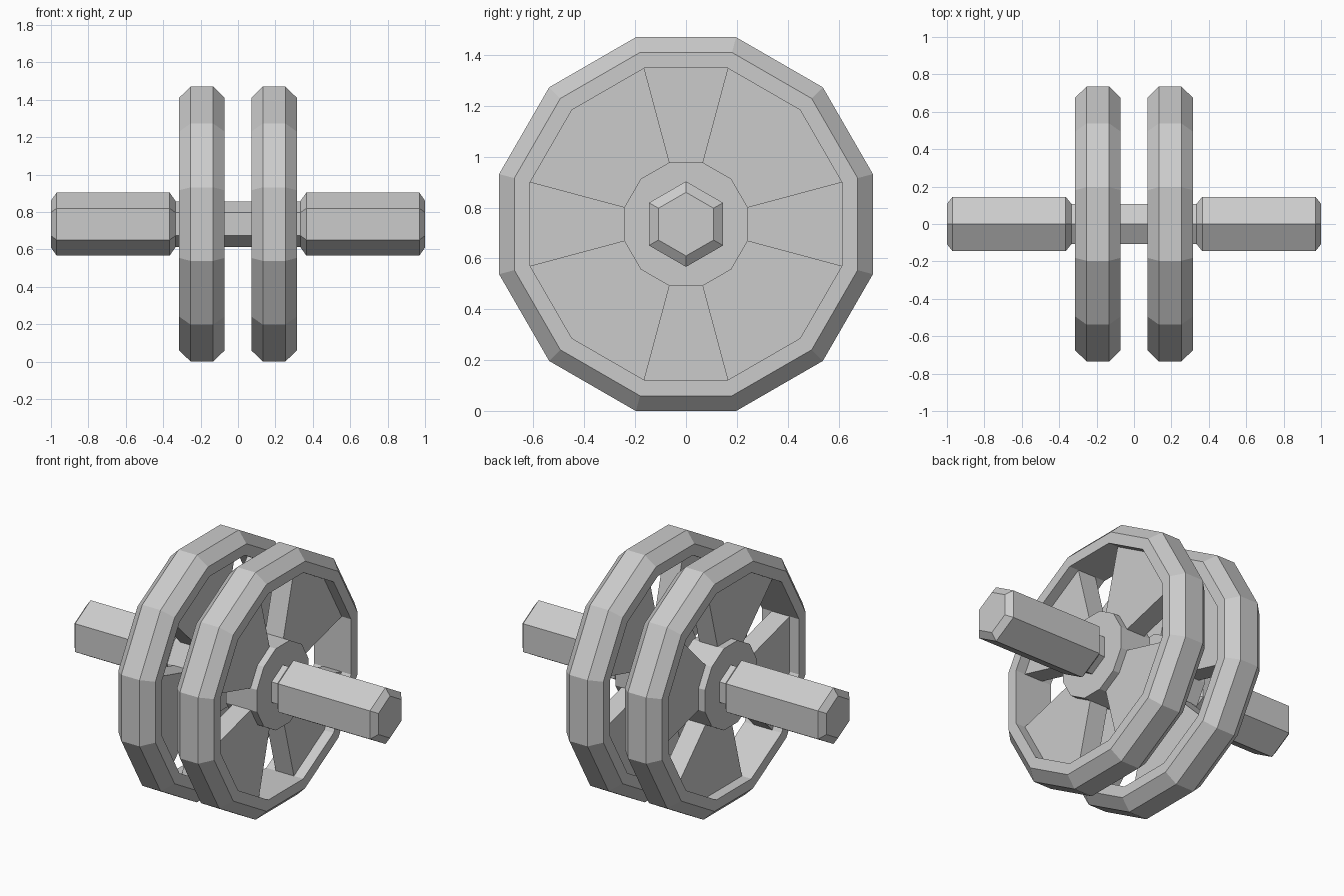
import bpy, bmesh, math

if "Cube" in bpy.data.objects:
    bpy.data.objects.remove(bpy.data.objects["Cube"], do_unlink=True)

CENTRE_Z = 0.735
SIDES = 12
STEP = math.tau / SIDES

grey = bpy.data.materials.new("plain_grey")
grey.use_nodes = True
grey.diffuse_color = (0.6, 0.6, 0.6, 1)
grey.node_tree.nodes["Principled BSDF"].inputs["Base Color"].default_value = (0.6, 0.6, 0.6, 1)


def finish(name, bm):
    bmesh.ops.recalc_face_normals(bm, faces=bm.faces)
    mesh = bpy.data.meshes.new(name)
    bm.to_mesh(mesh)
    bm.free()
    mesh.materials.append(grey)
    obj = bpy.data.objects.new(name, mesh)
    bpy.context.collection.objects.link(obj)
    return obj


def on_axle(bm, x, radius, angle):
    """Vertex at a distance from the axle, angle measured from +y to +z."""
    return bm.verts.new((x, radius * math.cos(angle), CENTRE_Z + radius * math.sin(angle)))


def lathe(name, profile, sides, start, closed=False):
    """Turn (x, radius) points round the axle; cap the ends or close the loop."""
    bm = bmesh.new()
    rings = [[on_axle(bm, x, r, start + k * math.tau / sides) for k in range(sides)]
             for x, r in profile]
    pairs = list(zip(rings, rings[1:]))
    if closed:
        pairs.append((rings[-1], rings[0]))
    else:
        bm.faces.new(rings[0])
        bm.faces.new(rings[-1])
    for a, b in pairs:
        for k in range(sides):
            n = (k + 1) % sides
            bm.faces.new((a[k], a[n], b[n], b[k]))
    return finish(name, bm)


def spokes(name, middle, half, inner, outer, first_hole):
    """Four plates, each two segments wide, with one open segment between."""
    bm = bmesh.new()
    for quarter in range(4):
        start = first_hole + STEP / 2 + quarter * math.pi / 2
        angles = [start + k * STEP for k in range(3)]
        outline = [(inner, a) for a in angles] + [(outer, a) for a in reversed(angles)]
        low, high = [[on_axle(bm, x, r, a) for r, a in outline]
                     for x in (middle - half, middle + half)]
        bm.faces.new(low)
        bm.faces.new(high)
        for k in range(len(outline)):
            n = (k + 1) % len(outline)
            bm.faces.new((low[k], low[n], high[n], high[k]))
    return finish(name, bm)


# Corner radii from flat distances
corner = 1 / math.cos(STEP / 2)
TREAD, SHOULDER, RIM, HUB = [d * corner for d in (0.735, 0.675, 0.613, 0.243)]
HALF, FLAT = 0.122, 0.06

for side, sign, hole in (("left", 1, 0), ("right", -1, 2 * STEP)):
    mid = sign * 0.193

    # Bevelled wheel rim
    rim = [(-HALF, RIM), (-HALF, SHOULDER), (-FLAT, TREAD),
           (FLAT, TREAD), (HALF, SHOULDER), (HALF, RIM)]
    lathe(side + "_wheel_rim", [(mid + x, r) for x, r in rim], SIDES, STEP / 2, closed=True)

    # Hub and wide spoke plates
    lathe(side + "_wheel_hub", [(mid - HALF + 0.02, HUB), (mid + HALF - 0.02, HUB)], SIDES, STEP / 2)
    spokes(side + "_wheel_spokes", mid, 0.06, HUB - 0.02, RIM + 0.01, hole)

    # Six-sided grip with chamfered ends
    grip = [(0.335, 0.125), (0.365, 0.168), (0.97, 0.168), (1.0, 0.125)]
    lathe(side + "_grip", [(sign * x, r) for x, r in grip], 6, math.pi / 6)

# Axle through both wheels
lathe("axle", [(-0.34, 0.122), (0.34, 0.122)], 6, math.pi / 6)
